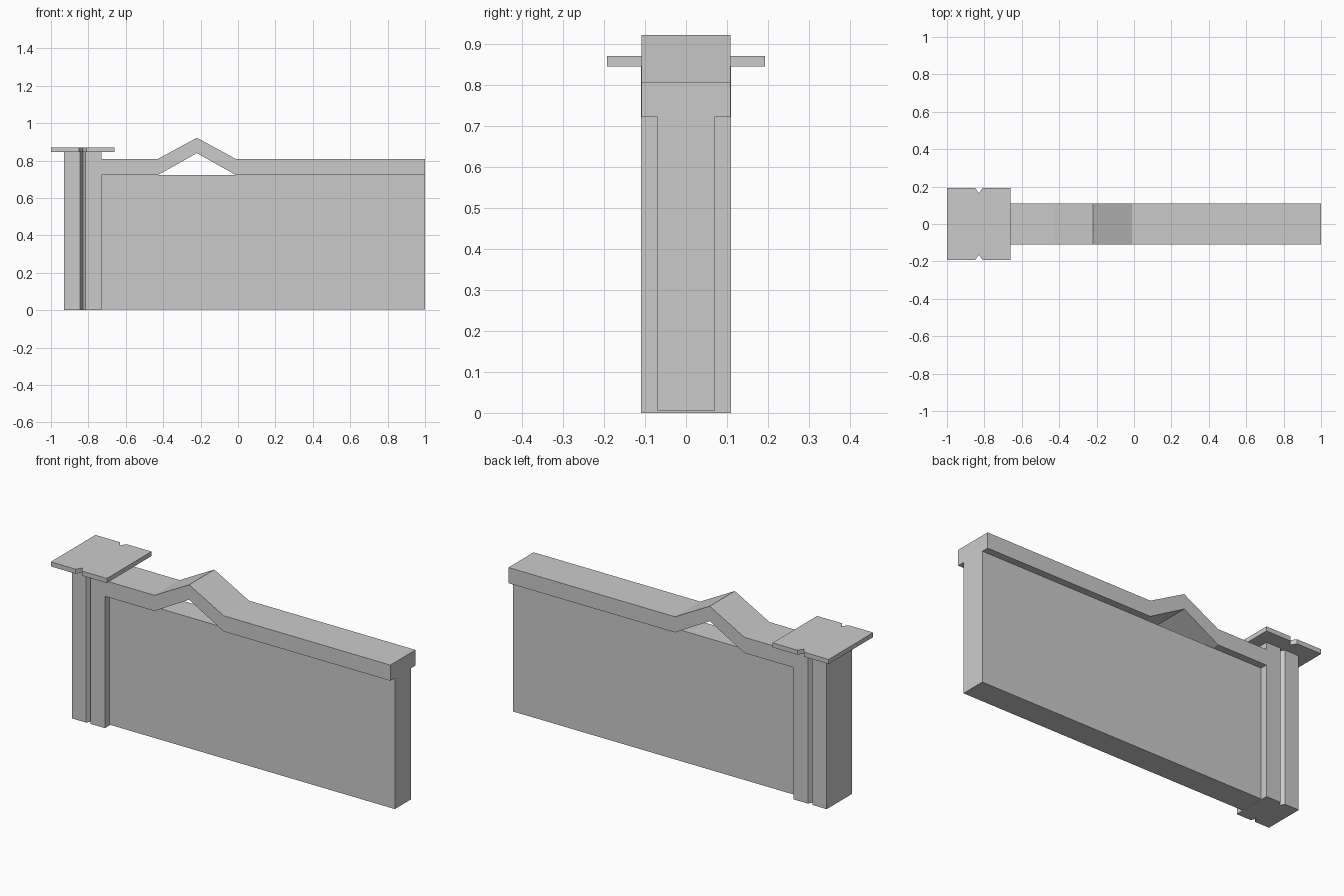
import bpy, bmesh

if "Cube" in bpy.data.objects:
    bpy.data.objects.remove(bpy.data.objects["Cube"])


def prism(name, outline, axis, lo, hi):
    """Extrude a closed 2D outline: axis 'z' uses (x, y), axis 'y' uses (x, z)."""
    bm = bmesh.new()
    place = (lambda a, b, h: (a, b, h)) if axis == 'z' else (lambda a, b, h: (a, h, b))
    face = bm.faces.new([bm.verts.new(place(a, b, lo)) for a, b in outline])
    ext = bmesh.ops.extrude_face_region(bm, geom=[face])
    move = (0, 0, hi - lo) if axis == 'z' else (0, hi - lo, 0)
    bmesh.ops.translate(bm, vec=move,
                        verts=[v for v in ext['geom'] if isinstance(v, bmesh.types.BMVert)])
    bmesh.ops.recalc_face_normals(bm, faces=bm.faces[:])
    mesh = bpy.data.meshes.new(name)
    bm.to_mesh(mesh)
    bm.free()
    obj = bpy.data.objects.new(name, mesh)
    bpy.context.collection.objects.link(obj)
    return obj


def notched(x0, x1, half_y, notch_half, depth, xc=-0.83):
    """Rectangle with a V notch in its front and back edges."""
    front = [(x0, -half_y), (xc - notch_half, -half_y), (xc, -half_y + depth),
             (xc + notch_half, -half_y), (x1, -half_y)]
    return front + [(x, -y) for x, y in reversed(front)]


# Grooved end post and its notched cap
prism("end_post", notched(-0.93, -0.73, 0.11, 0.014, 0.025), 'z', 0.0, 0.846)
prism("post_cap", notched(-1.0, -0.66, 0.193, 0.02, 0.03), 'z', 0.846, 0.871)

# Thin wall panel
prism("wall_panel", [(-0.73, 0.004), (1, 0.004), (1, 0.722), (-0.73, 0.722)],
      'y', -0.07, 0.07)

# Coping along the top, with a raised gable over an open gap
lower = [(-0.73, 0.722), (-0.43, 0.722), (-0.22, 0.84), (-0.01, 0.722), (1, 0.722)]
upper = [(-0.73, 0.808), (-0.43, 0.808), (-0.22, 0.922), (-0.01, 0.808), (1, 0.808)]
prism("coping", lower + upper[::-1], 'y', -0.109, 0.109)
